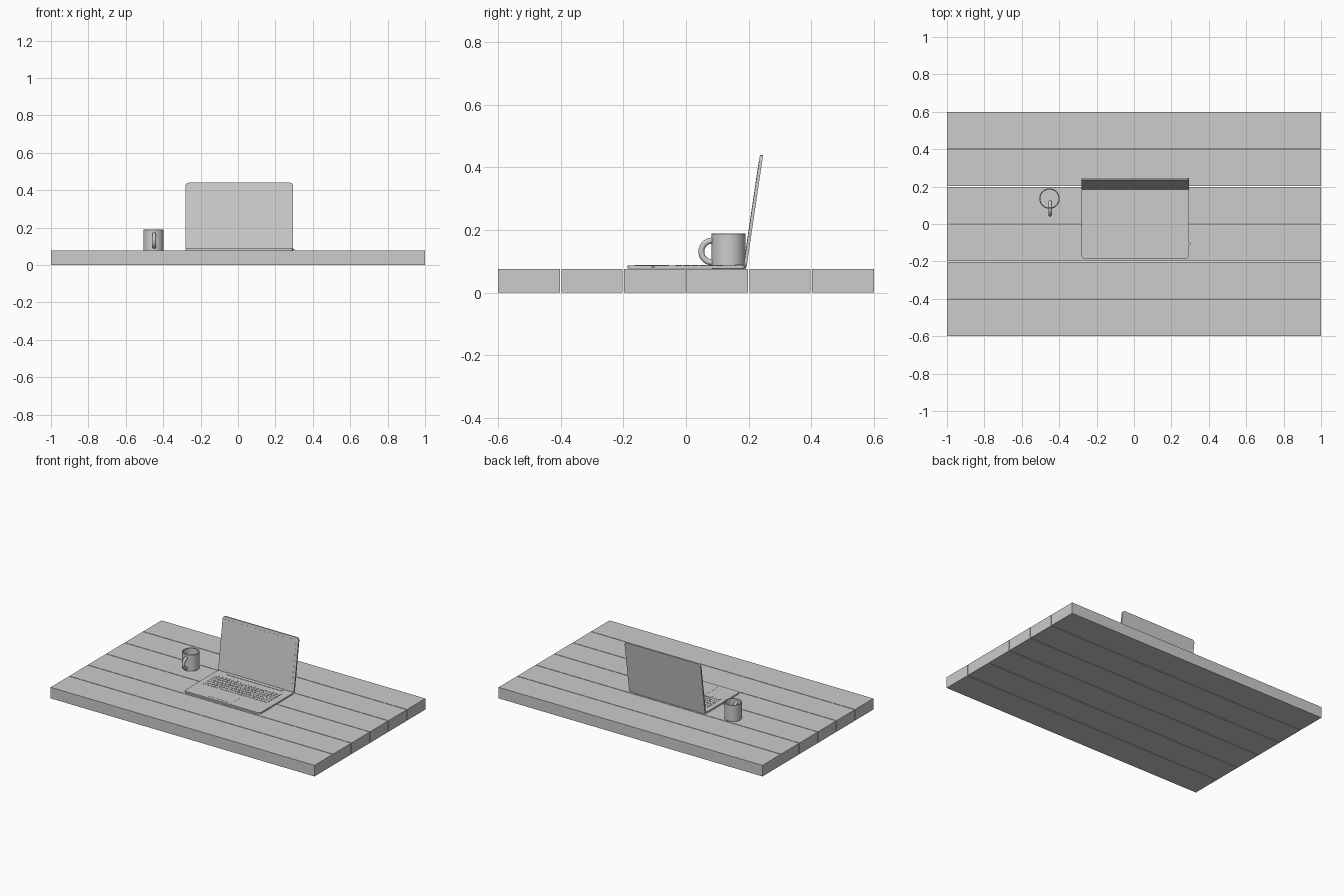
import bpy, bmesh, math
from mathutils import Matrix, Vector

if "Cube" in bpy.data.objects:
    bpy.data.objects.remove(bpy.data.objects["Cube"])

grey = bpy.data.materials.new("light_grey")
grey.diffuse_color = (0.604, 0.604, 0.604, 1)
grey.use_nodes = True
grey.node_tree.nodes["Principled BSDF"].inputs["Base Color"].default_value = grey.diffuse_color

TOP = 0.076          # table top height
X0, X1 = -0.28, 0.295  # laptop sides


def finish(bm, name, smooth=False):
    bmesh.ops.recalc_face_normals(bm, faces=bm.faces[:])
    me = bpy.data.meshes.new(name)
    bm.to_mesh(me)
    bm.free()
    me.materials.append(grey)
    ob = bpy.data.objects.new(name, me)
    bpy.context.collection.objects.link(ob)
    if smooth:
        bpy.ops.object.select_all(action='DESELECT')
        ob.select_set(True)
        bpy.context.view_layer.objects.active = ob
        bpy.ops.object.shade_smooth_by_angle(angle=math.radians(35))
    return ob


def add_box(bm, x0, x1, y0, y1, z0, z1):
    m = Matrix.Translation(((x0 + x1) / 2, (y0 + y1) / 2, (z0 + z1) / 2))
    bmesh.ops.create_cube(bm, size=1, matrix=m @ Matrix.Diagonal((x1 - x0, y1 - y0, z1 - z0, 1)))


def add_slab(bm, x0, x1, y0, y1, z0, z1, r, seg=6):
    """Flat slab with rounded corners in plan."""
    verts = []
    corners = [(x1 - r, y1 - r), (x0 + r, y1 - r), (x0 + r, y0 + r), (x1 - r, y0 + r)]
    for i, (cx, cy) in enumerate(corners):
        for k in range(seg + 1):
            a = math.pi / 2 * (i + k / seg)
            verts.append(bm.verts.new((cx + r * math.cos(a), cy + r * math.sin(a), z0)))
    f = bm.faces.new(verts)
    ext = bmesh.ops.extrude_face_region(bm, geom=[f], use_keep_orig=True)
    bmesh.ops.translate(bm, vec=(0, 0, z1 - z0),
                        verts=[g for g in ext['geom'] if isinstance(g, bmesh.types.BMVert)])


# Table planks
for i in range(6):
    y = -0.6 + 0.2 * i
    bm = bmesh.new()
    add_box(bm, -1, 1, y + (0.002 if i else 0), y + (0.198 if i < 5 else 0.2), 0, TOP)
    finish(bm, f"table_plank_{i + 1}")

# Laptop base
DECK = 0.087
bm = bmesh.new()
add_slab(bm, X0, X1, -0.186, 0.19, TOP + 0.001, DECK, 0.018)
finish(bm, "laptop_base", True)

# Trackpad
bm = bmesh.new()
add_slab(bm, -0.13, 0.07, -0.165, -0.055, DECK - 0.001, DECK + 0.0008, 0.006)
finish(bm, "trackpad", True)

# Keyboard: a top row of short keys, four staggered rows, a row with a space bar
bm = bmesh.new()
KX0, KX1, gap, row_h = -0.245, 0.25, 0.004, 0.026
pitch = (KX1 - KX0) / 18
first = [1, 1, 1.5, 1.75, 2.25]
for r in range(6):
    y1 = 0.118 - r * row_h
    y0 = y1 - row_h + gap
    if r < 5:
        widths = [first[r]] + [1] * 12
        widths.append(14 - sum(widths))
        if widths[-1] <= 0.8:
            last = widths.pop()
            widths[-1] += last
    else:
        widths = [1.25, 1, 1, 1.25, 5, 1.25, 1, 1, 1.25]
    widths += [1, 1, 1, 1]          # number pad
    x = KX0
    for w in widths:
        add_box(bm, x, x + w * pitch - gap, y0, y1, DECK - 0.001, DECK + 0.0015)
        x += w * pitch
finish(bm, "keyboard_keys")

# Hinge bar and side connector
bm = bmesh.new()
add_box(bm, -0.2, 0.22, 0.157, 0.186, DECK - 0.003, DECK + 0.002)
finish(bm, "hinge_bar")
bm = bmesh.new()
add_box(bm, X1 - 0.01, X1 + 0.006, -0.11, -0.1, 0.079, 0.085)
finish(bm, "side_connector")

# Laptop lid, modelled flat and tilted upright about the hinge
tilt = Matrix.Translation((0, 0.188, 0.08)) @ Matrix.Rotation(math.radians(90 - 8.4), 4, 'X')
bm = bmesh.new()
add_slab(bm, X0, X1, 0, 0.363, -0.005, 0.005, 0.018)
bm.transform(tilt)
finish(bm, "laptop_lid", True)
bm = bmesh.new()
add_box(bm, X0 + 0.018, X1 - 0.018, 0.028, 0.345, 0.003, 0.0058)
bm.transform(tilt)
finish(bm, "screen_panel")

# Mug body: lathe of a hollow wall profile
MX, MY = -0.452, 0.136
profile = [(0, TOP), (0.053, TOP), (0.0545, TOP + 0.002), (0.0545, 0.187), (0.053, 0.189),
           (0.050, 0.189), (0.0485, 0.187), (0.0485, TOP + 0.008), (0, TOP + 0.008)]
bm = bmesh.new()
vs = [bm.verts.new((r, 0, z)) for r, z in profile]
es = [bm.edges.new(p) for p in zip(vs, vs[1:])]
bmesh.ops.spin(bm, geom=vs + es, cent=(0, 0, 0), axis=(0, 0, 1), angle=math.tau, steps=48)
bmesh.ops.remove_doubles(bm, verts=bm.verts[:], dist=1e-5)
bm.transform(Matrix.Translation((MX, MY, 0)))
finish(bm, "mug_body", True)

# Mug handle: full ring that passes through the wall
bm = bmesh.new()
N, M, R, t = 40, 14, 0.035, 0.0095
ring = []
for i in range(N):
    a = math.tau * i / N
    d = Vector((0, math.cos(a), math.sin(a)))
    c = Vector((MX + 0.004, 0.084, 0.131)) + d * R
    ring.append([bm.verts.new(c + d * (t * math.cos(b)) + Vector((t * math.sin(b), 0, 0)))
                 for b in (math.tau * j / M for j in range(M))])
for i in range(N):
    p, q = ring[i], ring[(i + 1) % N]
    for j in range(M):
        k = (j + 1) % M
        bm.faces.new((p[j], p[k], q[k], q[j]))
finish(bm, "mug_handle", True)
